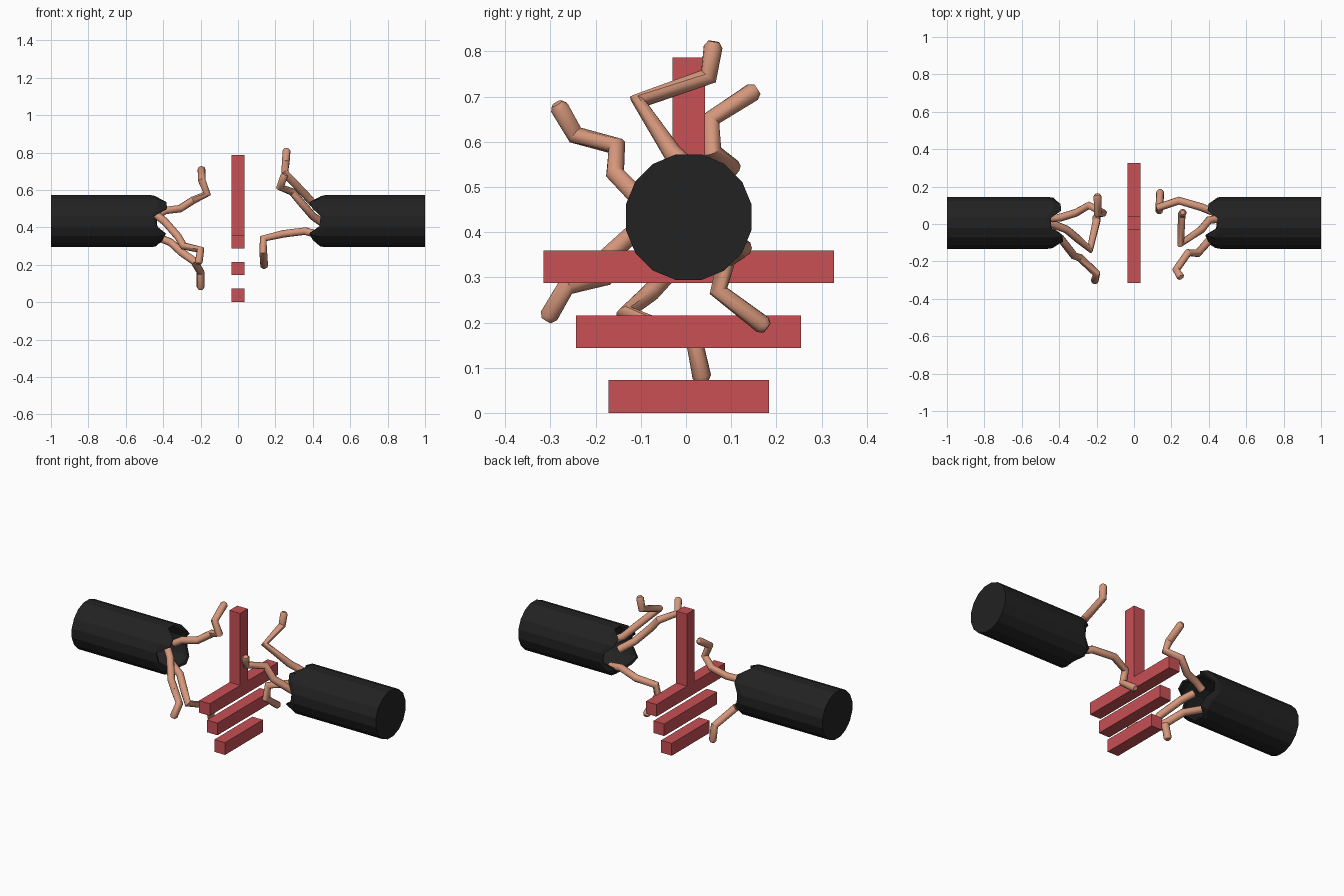
import bpy, bmesh, math, random
from mathutils import Vector

if "Cube" in bpy.data.objects:
    bpy.data.objects.remove(bpy.data.objects["Cube"])

random.seed(3)
CY, CZ, R = 0.006, 0.433, 0.142   # cable axis and radius


def material(name, rgb):
    m = bpy.data.materials.new(name)
    m.diffuse_color = (*rgb, 1)
    m.use_nodes = True
    m.node_tree.nodes["Principled BSDF"].inputs["Base Color"].default_value = m.diffuse_color
    return m


red = material("red", (0.58, 0.08, 0.09))
black = material("black", (0.016, 0.016, 0.016))
copper = material("copper", (0.67, 0.31, 0.2))


def add_object(name, bm, mat):
    bmesh.ops.recalc_face_normals(bm, faces=bm.faces)
    me = bpy.data.meshes.new(name)
    bm.to_mesh(me)
    bm.free()
    ob = bpy.data.objects.new(name, me)
    bpy.context.collection.objects.link(ob)
    me.materials.append(mat)
    return ob


def box(name, ymin, ymax, zmin, zmax):
    bm = bmesh.new()
    bmesh.ops.create_cube(bm, size=1)
    for v in bm.verts:
        v.co = Vector((v.co.x * 0.07,
                       (ymin + ymax) / 2 + v.co.y * (ymax - ymin),
                       (zmin + zmax) / 2 + v.co.z * (zmax - zmin)))
    return add_object(name, bm, red)


# Ground sign: a post over three shrinking bars
box("sign_post", -0.03, 0.042, 0.358, 0.787)
box("sign_bar_top", -0.315, 0.327, 0.287, 0.359)
box("sign_bar_middle", -0.243, 0.255, 0.144, 0.216)
box("sign_bar_bottom", -0.172, 0.184, 0.0, 0.073)


# Cable sheath: a 16-sided tube with four torn petals at the inner end
def sheath(name, side):
    bm = bmesh.new()
    rings = [[], [], []]
    for i in range(16):
        a = math.radians((i + 0.5) * 22.5)
        tip = i % 4 in (1, 2)
        j = random.uniform(-0.012, 0.012)
        stations = ((1.0, R), (0.43 if tip else 0.465, R),
                    (0.392 + j, 0.122) if tip else (0.44 + j, 0.137))
        for ring, (x, r) in zip(rings, stations):
            ring.append(bm.verts.new((side * x, CY + r * math.cos(a), CZ + r * math.sin(a))))
    for r0, r1 in zip(rings, rings[1:]):
        for i in range(16):
            k = (i + 1) % 16
            bm.faces.new((r0[i], r0[k], r1[k], r1[i]))
    bm.faces.new(rings[0])
    ob = add_object(name, bm, black)
    # normals point outward so the wall grows inward
    cap = ob.data.polygons[-1]
    if cap.normal.x * side < 0:
        ob.data.flip_normals()
    mod = ob.modifiers.new("wall", "SOLIDIFY")
    mod.thickness = 0.012
    mod.offset = -1


sheath("left_cable_sheath", -1)
sheath("right_cable_sheath", 1)


# Bent copper strands: round tubes along short paths with chamfered tips
def strand(name, pts):
    pts = [Vector(p) for p in pts]
    d = (pts[-1] - pts[-2]).normalized()
    path = [(p, 1) for p in pts] + [(pts[-1] + d * 0.012, 0.6)]
    cu = bpy.data.curves.new(name, "CURVE")
    cu.dimensions = "3D"
    cu.bevel_depth = 0.021
    cu.bevel_resolution = 3
    cu.use_fill_caps = True
    sp = cu.splines.new("POLY")
    sp.points.add(len(path) - 1)
    for q, (p, r) in zip(sp.points, path):
        q.co = (*p, 1)
        q.radius = r
    tmp = bpy.data.objects.new(name + "_path", cu)
    bpy.context.collection.objects.link(tmp)
    bpy.context.view_layer.update()
    me = bpy.data.meshes.new_from_object(tmp.evaluated_get(bpy.context.evaluated_depsgraph_get()))
    bpy.data.objects.remove(tmp)
    ob = bpy.data.objects.new(name, me)
    bpy.context.collection.objects.link(ob)
    me.materials.clear()
    me.materials.append(copper)
    bpy.ops.object.select_all(action="DESELECT")
    ob.select_set(True)
    bpy.context.view_layer.objects.active = ob
    bpy.ops.object.shade_smooth_by_angle(angle=math.radians(40))


strand("right_strand_up", [(0.47, 0.03, 0.49), (0.40, 0.02, 0.53), (0.36, -0.03, 0.575),
                           (0.25, -0.105, 0.69), (0.255, 0.05, 0.745), (0.26, 0.06, 0.81)])
strand("right_strand_front", [(0.47, -0.04, 0.41), (0.40, -0.09, 0.46), (0.34, -0.157, 0.53),
                              (0.29, -0.153, 0.59), (0.225, -0.245, 0.615), (0.247, -0.28, 0.675)])
strand("right_strand_down", [(0.46, 0.05, 0.35), (0.36, 0.09, 0.38), (0.24, 0.125, 0.365),
                             (0.135, 0.09, 0.34), (0.135, 0.072, 0.27), (0.14, 0.17, 0.195)])
strand("left_strand_up", [(-0.44, 0.03, 0.46), (-0.39, 0.035, 0.49), (-0.31, 0.06, 0.50),
                          (-0.24, 0.10, 0.545), (-0.165, 0.058, 0.58), (-0.193, 0.055, 0.65),
                          (-0.195, 0.148, 0.71)])
strand("left_strand_front", [(-0.44, -0.04, 0.47), (-0.39, -0.08, 0.43), (-0.32, -0.17, 0.35),
                             (-0.29, -0.18, 0.30), (-0.20, -0.265, 0.28), (-0.21, -0.303, 0.215)])
strand("left_strand_down", [(-0.46, 0.01, 0.36), (-0.36, -0.03, 0.32), (-0.30, -0.08, 0.265),
                            (-0.235, -0.135, 0.22), (-0.20, 0.018, 0.16), (-0.20, 0.035, 0.08)])
